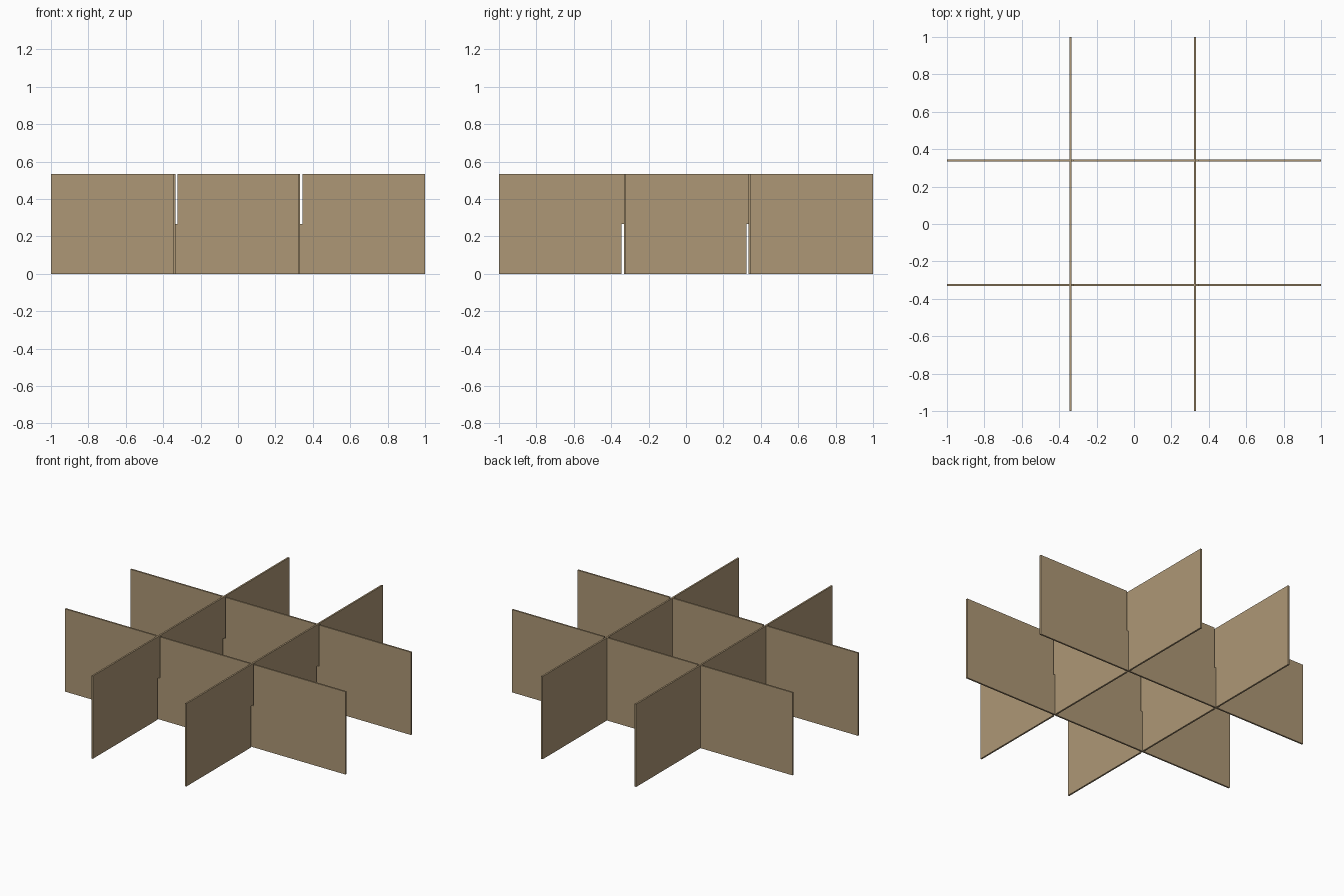
import bpy, bmesh

if "Cube" in bpy.data.objects:
    bpy.data.objects.remove(bpy.data.objects["Cube"])

H, T = 0.533, 0.0107      # panel height, thickness
PITCH, SLOT = 1 / 3, 0.0107   # slot centre, slot half width
SHIFT = 0.0062            # panels rest against one side of their slots

mat = bpy.data.materials.new("cardboard")
mat.diffuse_color = (0.42, 0.31, 0.18, 1)
mat.use_nodes = True
mat.node_tree.nodes["Principled BSDF"].inputs["Base Color"].default_value = mat.diffuse_color


def panel(name, along_x, pos):
    """Slotted board: slots in the top edge if along x, else in the bottom."""
    edge, far = (H, 0) if along_x else (0, H)
    pts = [(-1, far), (-1, edge)]
    for c in (-PITCH, PITCH):
        pts += [(c - SLOT, edge), (c - SLOT, H / 2),
                (c + SLOT, H / 2), (c + SLOT, edge)]
    pts += [(1, edge), (1, far)]

    bm = bmesh.new()
    place = (lambda u, z: (u, pos - T / 2, z)) if along_x else \
            (lambda u, z: (pos - T / 2, u, z))
    face = bm.faces.new([bm.verts.new(place(u, z)) for u, z in pts])
    ext = bmesh.ops.extrude_face_region(bm, geom=[face], use_keep_orig=True)
    verts = [g for g in ext["geom"] if isinstance(g, bmesh.types.BMVert)]
    bmesh.ops.translate(bm, verts=verts,
                        vec=(0, T, 0) if along_x else (T, 0, 0))
    bmesh.ops.recalc_face_normals(bm, faces=bm.faces)
    mesh = bpy.data.meshes.new(name)
    bm.to_mesh(mesh)
    bm.free()
    mesh.materials.append(mat)
    bpy.context.collection.objects.link(bpy.data.objects.new(name, mesh))


# Interlocking dividers, two in each direction
panel("front_divider", True, -PITCH + SHIFT)
panel("back_divider", True, PITCH + SHIFT)
panel("left_divider", False, -PITCH - SHIFT)
panel("right_divider", False, PITCH - SHIFT)
